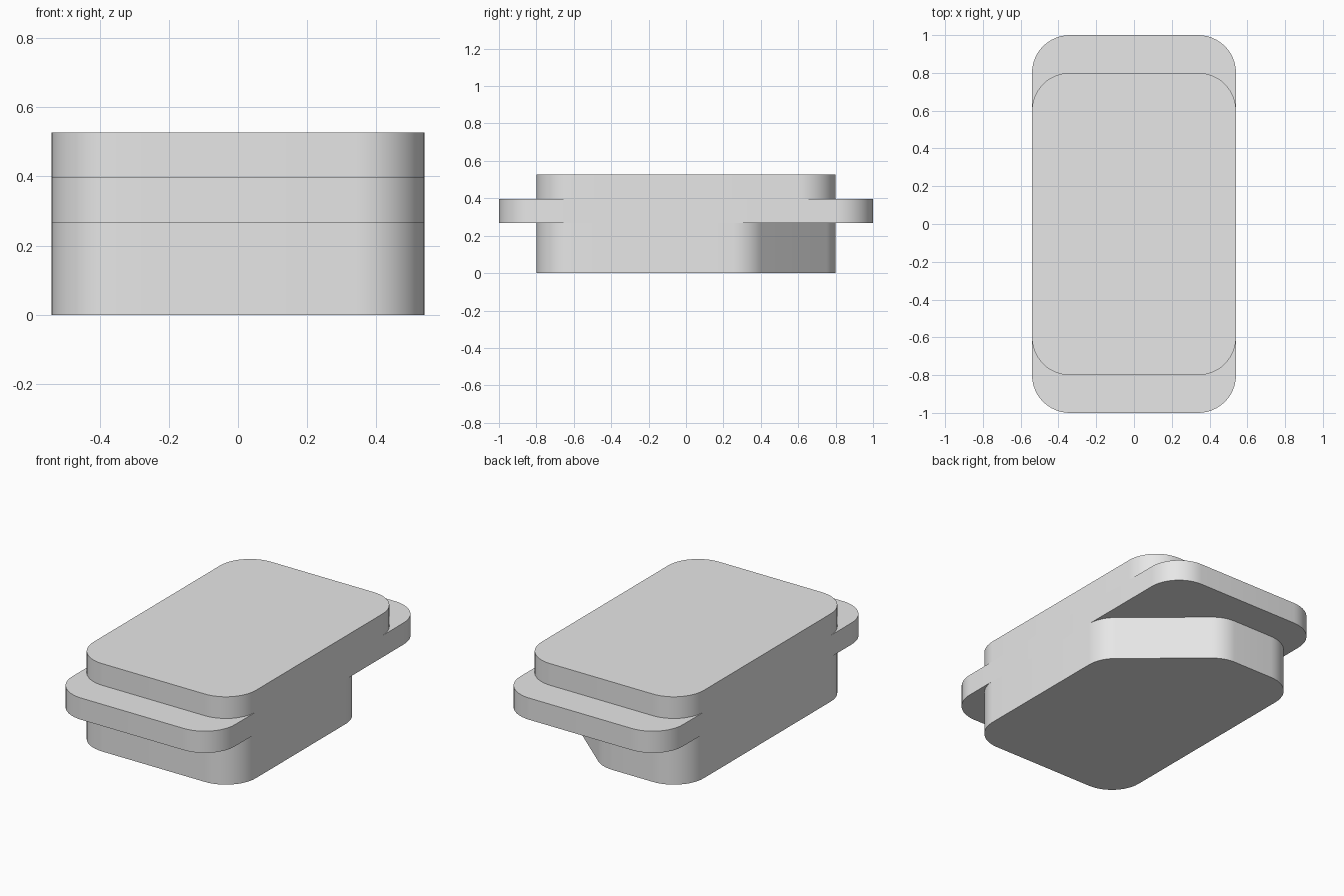
import bpy
import bmesh
import math
from mathutils import Vector

cube = bpy.data.objects.get("Cube")
if cube:
    bpy.data.objects.remove(cube)

HALF_WIDTH, RADIUS, STEPS = 0.54, 0.2, 12

grey = bpy.data.materials.new("light_grey")
grey.use_nodes = True
colour = (0.8, 0.8, 0.8, 1)
grey.diffuse_color = colour
grey.node_tree.nodes["Principled BSDF"].inputs["Base Color"].default_value = colour


def fillet(corners):
    """Round every corner of a counter-clockwise outline with a true arc."""
    outline = []
    for i, corner in enumerate(corners):
        to_prev = (corners[i - 1] - corner).normalized()
        to_next = (corners[(i + 1) % len(corners)] - corner).normalized()
        half = to_prev.angle(to_next) / 2
        centre = corner + (to_prev + to_next).normalized() * RADIUS / math.sin(half)
        turn = math.pi - 2 * half
        start = corner + to_prev * RADIUS / math.tan(half) - centre
        base = math.atan2(start.y, start.x)
        for k in range(STEPS + 1):
            a = base + turn * k / STEPS
            outline.append(centre + RADIUS * Vector((math.cos(a), math.sin(a))))
    return outline


def slab(name, corners, bottom, top):
    """Extrude a rounded outline between two heights."""
    bm = bmesh.new()
    face = bm.faces.new([bm.verts.new((p.x, p.y, bottom)) for p in fillet(corners)])
    extruded = bmesh.ops.extrude_face_region(bm, geom=[face], use_keep_orig=True)
    raised = [g for g in extruded["geom"] if isinstance(g, bmesh.types.BMVert)]
    bmesh.ops.translate(bm, verts=raised, vec=(0, 0, top - bottom))
    bmesh.ops.recalc_face_normals(bm, faces=bm.faces)
    mesh = bpy.data.meshes.new(name)
    bm.to_mesh(mesh)
    bm.free()
    mesh.materials.append(grey)
    obj = bpy.data.objects.new(name, mesh)
    bpy.context.collection.objects.link(obj)
    bpy.ops.object.select_all(action="DESELECT")
    obj.select_set(True)
    bpy.context.view_layer.objects.active = obj
    bpy.ops.object.shade_smooth_by_angle(angle=math.radians(30))
    return obj


def rectangle(half_length):
    w, h = HALF_WIDTH, half_length
    return [Vector(p) for p in ((-w, -h), (w, -h), (w, h), (-w, h))]


# Lower body with one rear corner cut off diagonally
body = rectangle(0.8)
body[2:3] = [Vector((HALF_WIDTH, 0.34)), Vector((0, 0.8))]
slab("lower_body", body, 0, 0.267)

# Longer flange plate in the middle
slab("flange", rectangle(1), 0.267, 0.397)

# Upper cap
slab("upper_cap", rectangle(0.8), 0.397, 0.527)
